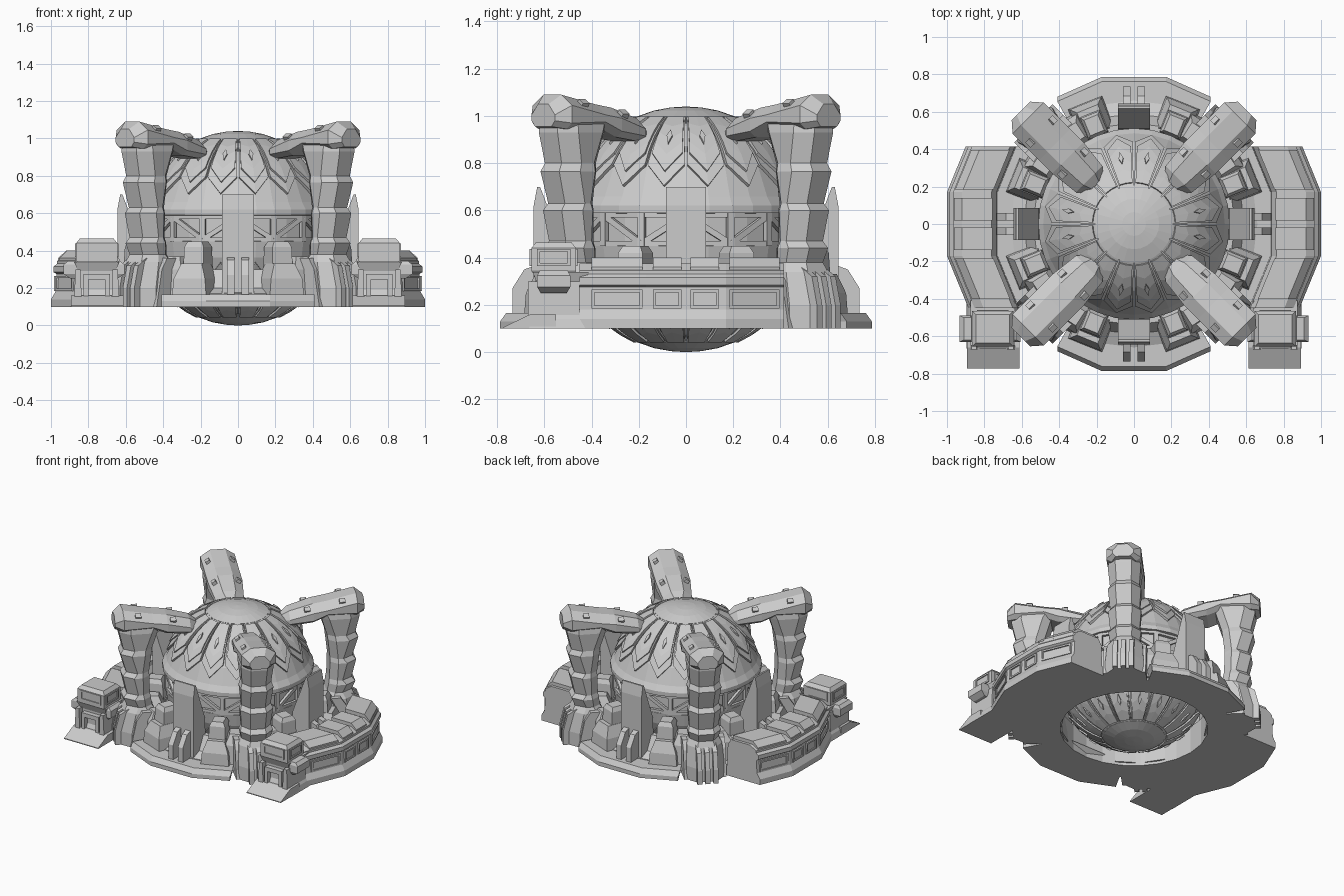
import bpy, bmesh
from math import sin, cos, radians, pi, sqrt
from mathutils import Vector, Matrix

if "Cube" in bpy.data.objects:
    bpy.data.objects.remove(bpy.data.objects["Cube"])

parts = {}
I = Matrix.Identity(4)


def loft(name, rings, M=I, wrap=False):
    """Join equal-length point rings into a closed solid inside the named part."""
    bm = parts.setdefault(name, bmesh.new())
    vs = [[bm.verts.new(M @ Vector(p)) for p in r] for r in rings]
    n = len(vs[0])
    for a, b in zip(vs, vs[1:] + ([vs[0]] if wrap else [])):
        for i in range(n):
            j = (i + 1) % n
            bm.faces.new((a[i], a[j], b[j], b[i]))
    if not wrap:
        bm.faces.new(vs[0])
        bm.faces.new(vs[-1])


def prism(name, prof, y0, y1, M=I):
    """Extrude an (x, z) profile along y."""
    loft(name, [[(x, y, z) for x, z in prof] for y in (y0, y1)], M)


def block(name, c, levels, M=I):
    """Stack of rectangles (z, width x, width y) around centre c."""
    loft(name, [[(c[0] + sx * w / 2, c[1] + sy * d / 2, z)
                 for sx, sy in ((-1, -1), (1, -1), (1, 1), (-1, 1))] for z, w, d in levels], M)


def box(name, x0, x1, y0, y1, z0, z1, M=I):
    block(name, ((x0 + x1) / 2, (y0 + y1) / 2), [(z0, x1 - x0, y1 - y0), (z1, x1 - x0, y1 - y0)], M)


def turn(deg):
    return Matrix.Rotation(radians(deg), 4, 'Z')


C = 0.52  # height of the sphere centre


def sph(R, phi, a, flip=1):
    p, a = radians(phi), radians(a)
    return Vector((R * cos(p) * cos(a), R * cos(p) * sin(a), C + flip * R * sin(p)))


# Sphere core with a recessed window band
R = 0.505
prof = [(R * cos(radians(p)), C + R * sin(radians(p))) for p in (-89.8, -75, -60, -45, -30, -18)]
prof += [(0.495, 0.45), (0.465, 0.455), (0.465, 0.585), (0.512, 0.59), (0.512, 0.62)]
prof += [(R * cos(radians(p)), C + R * sin(radians(p))) for p in (16, 30, 45, 60, 75, 89.8)]
loft("sphere_core", [[(r * cos(k * pi / 16), r * sin(k * pi / 16), z) for k in range(32)]
                     for r, z in prof])

# Raised rib panels with zigzag edge, studs and caps, on both halves
for flip in (1, -1):
    for k in range(16):
        a = k * 22.5
        for R1, gap, top, notch, tip in ((0.519, 0.8, 67, 32, 21), (0.528, 2.2, 65, 38, 28)):
            cols = []
            for ang, low in ((a + gap, notch), (a + 11.25, tip), (a + 22.5 - gap, notch)):
                ph = [top + (low - top) * i / 4 for i in range(5)]
                cols.append([sph(R1, p, ang, flip) for p in ph] +
                            [sph(R1 - 0.03, p, ang, flip) for p in reversed(ph)])
            loft("dome_panels", cols)
        m = a + 11.25
        loft("dome_studs", [[sph(r, 52, m, flip), sph(r, 48, m + 2, flip),
                             sph(r, 43, m, flip), sph(r, 48, m - 2, flip)] for r in (0.51, 0.537)])
    loft("dome_caps", [[sph(q, p, k * 15, flip) for k in range(24)]
                       for q, p in ((0.49, 66), (0.521, 66.5), (0.521, 75), (0.52, 83), (0.52, 89.8))])

# Truss bars across the window band


def bar(name, p, q, w):
    d = (q - p).normalized()
    out = Vector((p.x + q.x, p.y + q.y, 0)).normalized()
    s = d.cross(out) * w / 2
    loft(name, [[e + s, e + s + out * 0.02, e - s + out * 0.02, e - s] for e in (p - out * 0.01, q - out * 0.01)])


def cyl(a, z):
    return Vector((0.49 * cos(radians(a)), 0.49 * sin(radians(a)), z))


for k in range(16):
    a, b = k * 22.5, k * 22.5 + 22.5
    z0, z1 = (0.46, 0.58) if k % 2 else (0.58, 0.46)
    bar("window_truss", cyl(a, 0.45), cyl(a, 0.59), 0.03)
    bar("window_truss", cyl(a, z0), cyl(b, z1), 0.025)
    for z in (0.46, 0.58):
        bar("window_truss", cyl(a, z), cyl(b, z), 0.02)

# Ring foundation with open middle
ringp = [(0.5, 0.1), (0.66, 0.1), (0.66, 0.17), (0.59, 0.2), (0.54, 0.3), (0.5, 0.3)]
loft("foundation_ring", [[(r * cos(k * pi / 12), r * sin(k * pi / 12), z) for r, z in ringp]
                         for k in range(24)], wrap=True)

# Four diagonal pillars with overhanging heads
for k in range(4):
    M = turn(45 + 90 * k)
    shaft = [(0.1, 0.54, 0.82, 0.13), (0.2, 0.55, 0.82, 0.13), (0.34, 0.58, 0.79, 0.12),
             (0.38, 0.6, 0.77, 0.1), (0.44, 0.61, 0.795, 0.112), (0.47, 0.615, 0.77, 0.1),
             (0.60, 0.62, 0.80, 0.112), (0.63, 0.62, 0.775, 0.1), (0.765, 0.605, 0.815, 0.112),
             (0.80, 0.6, 0.795, 0.1), (0.93, 0.56, 0.825, 0.112), (1.0, 0.53, 0.82, 0.1)]
    loft("pillar_shafts", [[(i, -w * .6, z), (i + .05, -w, z), (o - .07, -w, z), (o, -w * .5, z),
                            (o, w * .5, z), (o - .07, w, z), (i + .05, w, z), (i, w * .6, z)]
                           for z, i, o, w in shaft], M)
    head = [(0.29, 0.9, 0.955, 0.06), (0.34, 0.89, 0.99, 0.1), (0.50, 0.91, 1.035, 0.118),
            (0.60, 0.95, 1.05, 0.118), (0.80, 0.945, 1.09, 0.118), (0.855, 0.955, 1.05, 0.07)]
    loft("pillar_heads", [[(r, -w * .45, t), (r, -w, t - .045), (r, -w, b + .025), (r, -w * .7, b),
                           (r, w * .7, b), (r, w, b + .025), (r, w, t - .045), (r, w * .45, t)]
                          for r, b, t, w in head], M)
    for s in (-1, 1):
        for r, z in ((0.46, 1.005), (0.70, 1.05)):
            L = M @ Matrix.Translation((r, s * 0.082, z)) @ Matrix.Rotation(-s * 0.6, 4, 'X')
            box("head_lamps", -.02, .02, -.016, .016, -.015, .015, L)
        # Side braces of the pillar foot
        prism("pillar_braces", [(.56, .1), (.76, .1), (.72, .3), (.68, .36), (.6, .36)],
              s * .11, s * .145, M)
    for y in (-0.055, 0, 0.055):
        prism("pillar_fins", [(.76, .1), (.855, .1), (.855, .2), (.825, .32), (.76, .36)],
              y - .016, y + .016, M)

# Four bays between pillars: leaning slab, fins, stepped blocks
for k in range(4):
    M = turn(90 * k)
    prism("bay_slabs", [(.5, .15), (.645, .15), (.645, .62), (.63, .7), (.618, .7), (.51, .42)],
          -.085, .085, M)
    for s in (-1, 1):
        prism("bay_fins", [(.63, .15), (.735, .15), (.735, .27), (.685, .35), (.63, .37)],
              s * .02, s * .06, M)
        T = M @ turn(s * 22)
        block("bay_blocks", (.6, 0), [(.14, .2, .2), (.25, .19, .18), (.33, .13, .12)], T)
        block("bay_blocks", (.57, 0), [(.25, .14, .12), (.42, .12, .11), (.45, .09, .08)], T)
        block("bay_blocks", (.58, 0), [(.12, .19, .14), (.3, .16, .13), (.37, .09, .07)], M @ turn(s * 33))
    if k % 2:
        plan = [(.5, -.31), (.68, -.41), (.787, -.17), (.787, .17), (.68, .41), (.5, .31)]
        loft("bay_platforms", [[(x - q, y, z) for x, y in plan]
                               for z, q in ((.1, 0), (.13, 0), (.165, .025))], M)

# Side buildings: profile swept along a bent plan; t goes from inner to outer edge
PATH = [(-.45, .615, .885), (-.17, .73, 1.0), (.17, .73, 1.0), (.415, .63, .9)]


def at(y, t, z):
    for (y0, i0, o0), (y1, i1, o1) in zip(PATH, PATH[1:]):
        if y <= y1 + 1e-6:
            u = (y - y0) / (y1 - y0)
            break
    i, o = i0 + (i1 - i0) * u, o0 + (o1 - o0) * u
    return (i + (o - i) * t, y, z)


def sweep(name, ys, prof, M):
    loft(name, [[at(y, t, z) for t, z in prof] for y in ys], M)


def rect(t0, t1, z0, z1):
    return [(t0, z0), (t1, z0), (t1, z1), (t0, z1)]


for side in (1, -1):
    M = Matrix.Diagonal((side, 1, 1, 1))
    sweep("side_building", [p[0] for p in PATH],
          [(-.4, .1), (1, .1), (1, .14), (.91, .18), (.89, .275), (.95, .285), (.95, .315),
           (.88, .33), (.88, .345), (.7, .375), (.12, .375), (.02, .33), (0, .17), (-.4, .17)], M)
    for y0, y1 in ((-.40, -.185), (-.14, -.02), (.02, .14), (.185, .395)):
        for z0, z1 in ((.185, .197), (.253, .265)):
            sweep("window_frames", (y0, y1), rect(.86, .935, z0, z1), M)
        for ya in (y0, y1 - .012):
            sweep("window_frames", (ya, ya + .012), rect(.86, .935, .185, .265), M)
        sweep("roof_panels", (y0, y1), [(.1, .36), (.86, .345), (.86, .36), (.7, .4), (.1, .4)], M)

    # Gate towers at the front ends
    c = (.755, -.56)
    block("gate_tower", (.755, -.53), [(.1, .28, .27), (.14, .26, .25), (.19, .2, .2), (.29, .2, .2),
                                       (.34, .24, .24)], M)
    block("tower_top", c, [(.33, .2, .17), (.345, .22, .19), (.44, .22, .19), (.465, .18, .15)], M)
    block("tower_pods", (.77, -.56), [(.25, .25, .11), (.275, .325, .14), (.325, .325, .14),
                                      (.345, .28, .12)], M)
    loft("gate_ramp", [[(x, y, z) for y, z in ((-.772, .1), (-.772, .106), (-.66, .16),
                                               (-.55, .16), (-.55, .1))] for x in (.612, .893)], M)
    for x0, x1, z0, z1 in ((.685, .71, .12, .27), (.8, .825, .12, .27), (.685, .825, .245, .275)):
        box("gate_door_frame", x0, x1, -.665, -.6, z0, z1, M)
    for z in (.365, .425):
        box("tower_trim", .67, .84, -.662, -.46, z, z + .012, M)
        box("tower_trim", .638, .872, -.63, -.49, z, z + .012, M)
    for x in (.67, .828):
        box("tower_trim", x, x + .012, -.662, -.46, .365, .437, M)
    for y in (-.63, -.502):
        box("tower_trim", .638, .872, y, y + .012, .365, .437, M)
    for x in (.645, .845):
        prism("gate_buttress", [(x - .012, .1), (x + .032, .1), (x + .025, .3), (x - .002, .3)],
              -.67, -.45, M)

# Turn each part into an object
for name, bm in parts.items():
    bmesh.ops.recalc_face_normals(bm, faces=bm.faces)
    me = bpy.data.meshes.new(name)
    bm.to_mesh(me)
    bm.free()
    bpy.context.collection.objects.link(bpy.data.objects.new(name, me))
